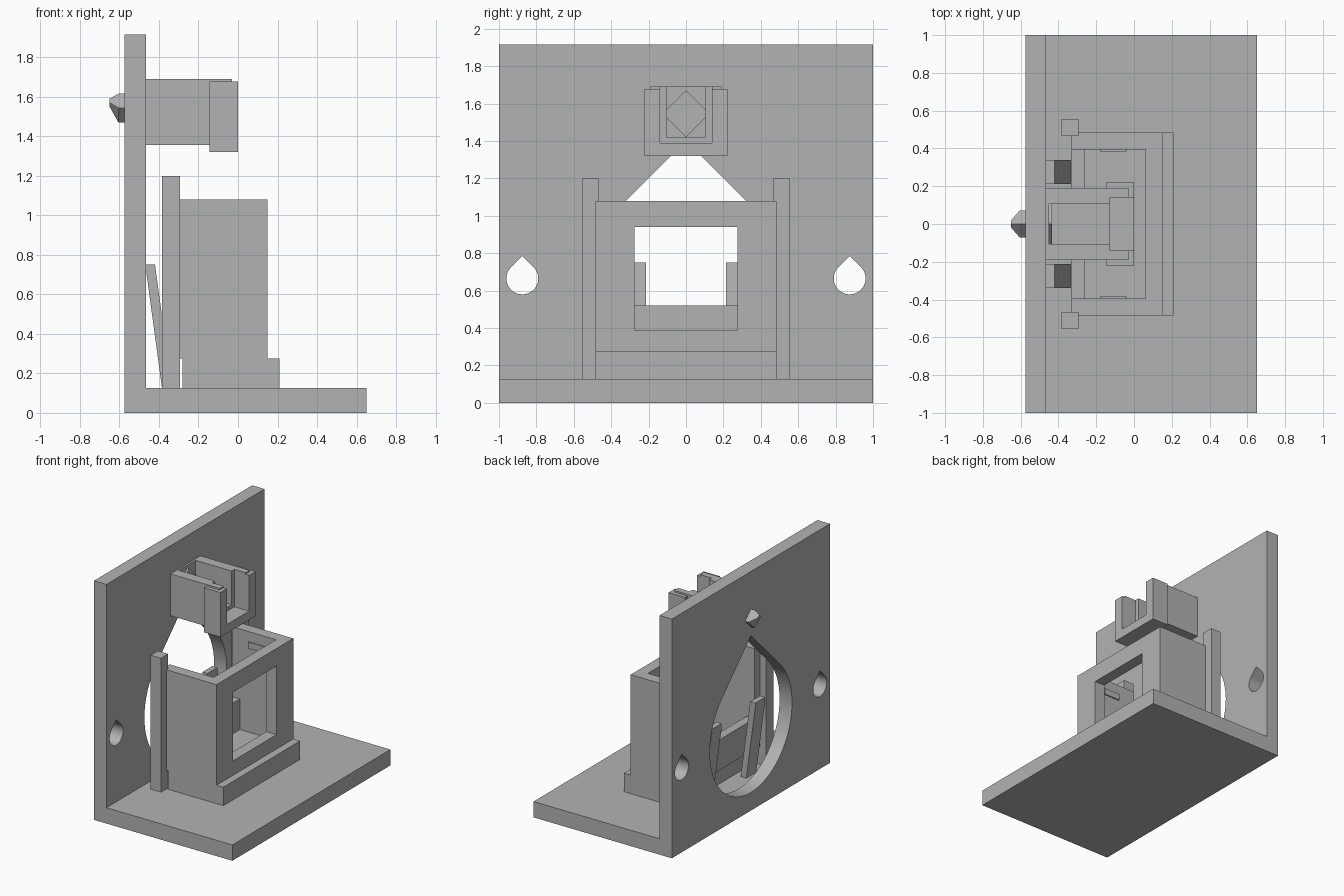
import bpy, bmesh, math
from mathutils import Vector

cube = bpy.data.objects.get("Cube")
if cube:
    bpy.data.objects.remove(cube, do_unlink=True)

GREY = (0.45, 0.45, 0.45, 1)
mat = bpy.data.materials.new("plain grey")
mat.use_nodes = True
mat.diffuse_color = GREY
mat.node_tree.nodes["Principled BSDF"].inputs["Base Color"].default_value = GREY


def loft(name, rings):
    """Solid skinned through rings of equal point count."""
    bm = bmesh.new()
    vs = [[bm.verts.new(p) for p in ring] for ring in rings]
    n = len(vs[0])
    for a, b in zip(vs, vs[1:]):
        for i in range(n):
            j = (i + 1) % n
            bm.faces.new((a[i], a[j], b[j], b[i]))
    bm.faces.new(vs[0])
    bm.faces.new(vs[-1])
    bmesh.ops.recalc_face_normals(bm, faces=bm.faces)
    mesh = bpy.data.meshes.new(name)
    bm.to_mesh(mesh)
    bm.free()
    mesh.materials.append(mat)
    ob = bpy.data.objects.new(name, mesh)
    bpy.context.collection.objects.link(ob)
    return ob


def along_y(name, xz, y0, y1):
    return loft(name, [[(x, y, z) for x, z in xz] for y in (y0, y1)])


def along_x(name, yz, x0, x1):
    return loft(name, [[(x, y, z) for y, z in yz] for x in (x0, x1)])


def box(name, x0, x1, y0, y1, z0, z1):
    return along_x(name, [(y0, z0), (y1, z0), (y1, z1), (y0, z1)], x0, x1)


def cut(ob, *cutters):
    """Subtract the cutters, bake the result and discard them."""
    for c in cutters:
        c.hide_render = True
        m = ob.modifiers.new("cut", 'BOOLEAN')
        m.operation, m.solver, m.object = 'DIFFERENCE', 'EXACT', c
    dg = bpy.context.evaluated_depsgraph_get()
    dg.update()
    baked = bpy.data.meshes.new_from_object(ob.evaluated_get(dg))
    ob.modifiers.clear()
    ob.data = baked
    for c in cutters:
        bpy.data.objects.remove(c, do_unlink=True)


def teardrop(cy, cz, r):
    """Circle below with a 45 degree pointed top."""
    steps = 48
    pts = [(cy, cz + r * math.sqrt(2))]
    for i in range(steps + 1):
        a = math.radians(135 + 270 * i / steps)
        pts.append((cy + r * math.cos(a), cz + r * math.sin(a)))
    return along_x("hole_cutter", pts, -0.7, -0.4)


def diamond(x, cz, h, w=None):
    """Square on its corner, with its side corners trimmed at width w."""
    w = w or h * 0.98
    d = h - w
    return [(x, 0, cz + h), (x, w, cz + d), (x, w, cz - d),
            (x, 0, cz - h), (x, -w, cz - d), (x, -w, cz + d)]


# L-shaped frame: base and upright panel with teardrop holes
frame = along_y("base_and_panel", [(-0.575, 0), (0.65, 0), (0.65, 0.127), (-0.465, 0.127),
                                   (-0.465, 1.915), (-0.575, 1.915)], -1, 1)
cut(frame, teardrop(0, 0.665, 0.52), teardrop(-0.875, 0.665, 0.085), teardrop(0.875, 0.665, 0.085))
bpy.ops.object.select_all(action='DESELECT')
frame.select_set(True)
bpy.context.view_layer.objects.active = frame
bpy.ops.object.shade_smooth_by_angle(angle=math.radians(30))

# Housing: foot, open shell with front window, low back wall
box("housing_foot", -0.28, 0.21, -0.485, 0.485, 0.127, 0.275)
shell = box("housing_shell", -0.33, 0.15, -0.485, 0.485, 0.275, 1.08)
cut(shell, box("cavity", -0.5, 0.06, -0.395, 0.395, 0.2, 1.2),
    box("window", 0, 0.3, -0.275, 0.275, 0.39, 0.94))
box("housing_back_wall", -0.33, -0.26, -0.395, 0.395, 0.275, 0.52)

# Paired posts, slanted struts and snap ridges
for side, s in (("left", 1), ("right", -1)):
    box("post_" + side, -0.385, -0.293, s * 0.465, s * 0.555, 0.127, 1.2)
    along_y("strut_" + side, [(-0.385, 0.127), (-0.335, 0.127), (-0.42, 0.75),
                              (-0.465, 0.75), (-0.465, 0.72)], s * 0.213, s * 0.338)
    box("snap_ridge_" + side, -0.18, -0.04, s * 0.385, s * 0.395, 0.95, 1.0)

# Upper bracket: channelled arm with a wider U-shaped lip
arm = box("bracket_arm", -0.465, -0.03, -0.19, 0.19, 1.355, 1.69)
cut(arm, box("channel", -0.45, 0.1, -0.105, 0.105, 1.42, 1.8),
    box("mouth", -0.13, 0.1, -0.14, 0.14, 1.39, 1.8))
lip = box("bracket_lip", -0.145, 0, -0.222, 0.222, 1.32, 1.677)
cut(lip, box("lip_channel", -0.3, -0.12, -0.105, 0.105, 1.42, 1.8),
    box("lip_mouth", -0.13, 0.1, -0.14, 0.14, 1.39, 1.8))

# Diamond pin: broad head in the channel, tapered tip behind the panel
loft("pin_head", [diamond(-0.46, 1.545, 0.125, 0.105), diamond(-0.435, 1.545, 0.125, 0.105)])
loft("pin_tip", [diamond(-0.57, 1.5425, 0.073), diamond(-0.605, 1.5425, 0.073),
                 diamond(-0.65, 1.57, 0.02)])
